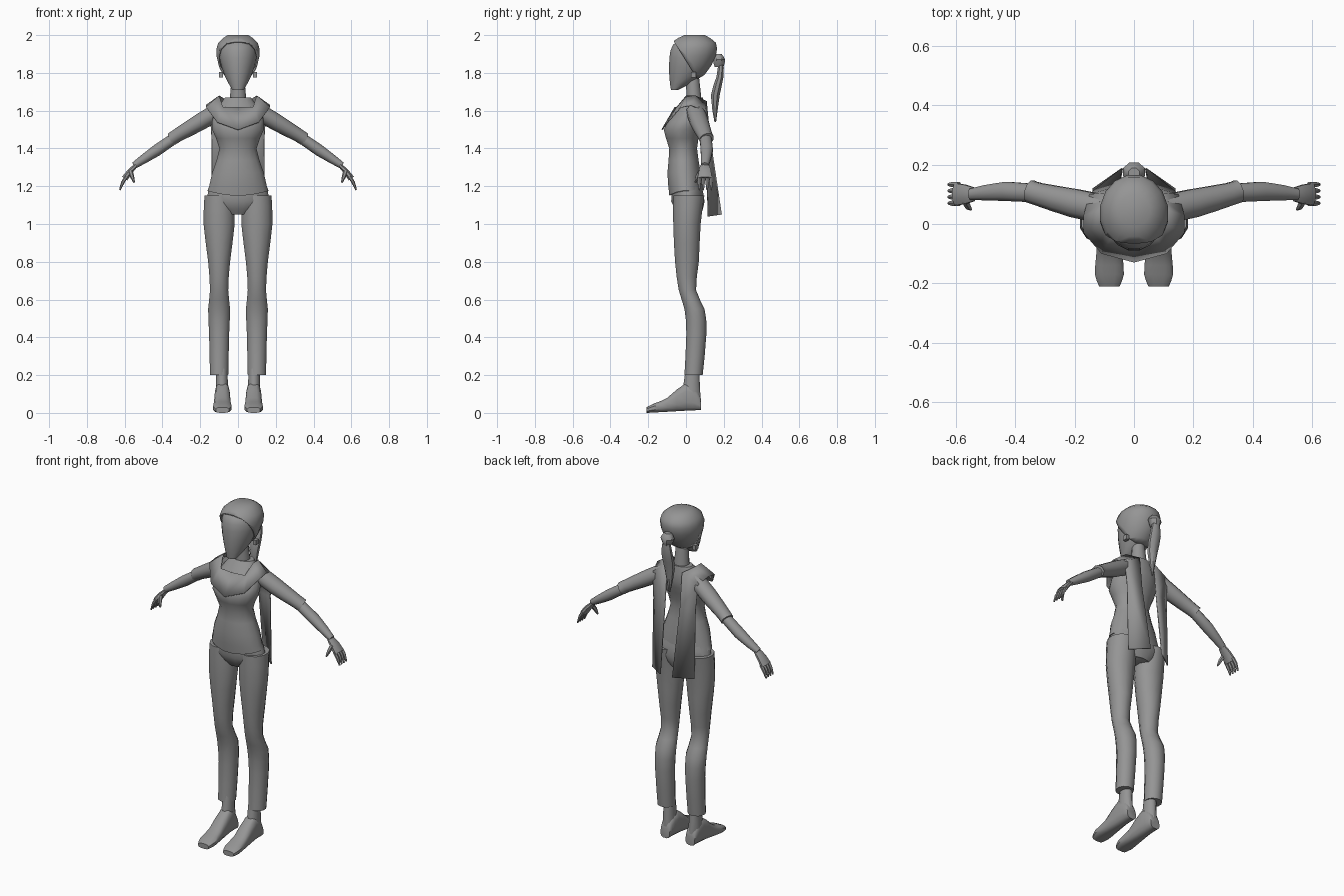
import bpy, bmesh, math
from mathutils import Vector

default_cube = bpy.data.objects.get("Cube")
if default_cube:
    bpy.data.objects.remove(default_cube)

grey = bpy.data.materials.new("plain grey")
grey.use_nodes = True
colour = (0.3, 0.3, 0.3, 1)
grey.diffuse_color = colour
grey.node_tree.nodes["Principled BSDF"].inputs["Base Color"].default_value = colour


def finish(name, bm, mirror=False, thickness=0, angle=40):
    """Turn a bmesh into a shaded object, optionally mirrored or thickened."""
    bmesh.ops.recalc_face_normals(bm, faces=bm.faces)
    mesh = bpy.data.meshes.new(name)
    bm.to_mesh(mesh)
    bm.free()
    mesh.materials.append(grey)
    part = bpy.data.objects.new(name, mesh)
    bpy.context.collection.objects.link(part)
    bpy.ops.object.select_all(action='DESELECT')
    part.select_set(True)
    bpy.context.view_layer.objects.active = part
    bpy.ops.object.shade_smooth_by_angle(angle=math.radians(angle))
    if mirror:
        part.modifiers.new("Mirror", 'MIRROR')
    if thickness:
        part.modifiers.new("Thickness", 'SOLIDIFY').thickness = thickness


def add_midpoints(rings):
    """Insert a ring on the smooth curve between each pair of rings."""
    rings = [[Vector(v) for v in ring] for ring in rings]
    last = len(rings) - 1
    result = []
    for i in range(last):
        before, start = rings[max(i - 1, 0)], rings[i]
        end, after = rings[i + 1], rings[min(i + 2, last)]
        result.append(start)
        result.append([(9 * (q + r) - p - s) / 16
                       for p, q, r, s in zip(before, start, end, after)])
    return result + [rings[last]]


def loft(rings, sides=12, squareness=1):
    """Skin rings given as (centre, half-axis a, half-axis b)."""
    bm = bmesh.new()
    loops = []
    for centre, a, b in add_midpoints(rings):
        loop = []
        for i in range(sides):
            turn = math.tau * (i + 0.5) / sides
            u, v = (math.copysign(abs(w) ** squareness, w)
                    for w in (math.cos(turn), math.sin(turn)))
            loop.append(bm.verts.new(centre + a * u + b * v))
        loops.append(loop)
    for low, high in zip(loops, loops[1:]):
        for i in range(sides):
            j = (i + 1) % sides
            bm.faces.new((low[i], low[j], high[j], high[i]))
    bm.faces.new(loops[0][::-1])
    bm.faces.new(loops[-1])
    return bm


def upright(rows, x=0):
    """Level rings from (height, half width, front, back)."""
    return [((x, (front + back) / 2, z), (width, 0, 0), (0, (back - front) / 2, 0))
            for z, width, front, back in rows]


def limb(rows, flatness=0.9):
    """Rings square to a path of (x, y, z, radius)."""
    points = [Vector(row[:3]) for row in rows]
    rings = []
    for i, row in enumerate(rows):
        along = points[min(i + 1, len(rows) - 1)] - points[max(i - 1, 0)]
        up = along.cross(Vector((0, 1, 0))).normalized()
        side = up.cross(along).normalized()
        rings.append((points[i], side * row[3], up * row[3] * flatness))
    return rings


# Head and neck
head_rows = [(1.71, .03, -.08, -.04), (1.78, .07, -.09, .08), (1.88, .1, -.09, .14),
             (1.95, .09, -.07, .14), (1.99, .04, 0, .08)]
finish("head", loft(upright(head_rows), sides=16))
finish("neck", loft(upright([(1.6, .05, 0, .09), (1.78, .035, 0, .07)])))

# Hair: the head grown a little, with the face cut away along a slanted hairline
hair = loft(upright([(z + .01, width + .016, front - .01, back + .02)
                     for z, width, front, back in head_rows]), sides=16)
bmesh.ops.bisect_plane(hair, geom=hair.verts[:] + hair.edges[:] + hair.faces[:],
                       plane_co=(0, -.06, 1.96), plane_no=(0, .8, .5),
                       clear_inner=True)
finish("hair_cap", hair, thickness=.01)
finish("hair_tie", loft(upright([(1.83, .02, .15, .2), (1.87, .04, .14, .21),
                                 (1.9, .02, .15, .19)]), sides=8))
finish("ponytail", loft(upright([(1.86, .02, .17, .2), (1.78, .035, .16, .2),
                                 (1.68, .03, .13, .18), (1.54, .004, .15, .16)]), sides=8))
finish("earrings", loft([((x, .04, 1.79), (0, .02, 0), (0, 0, .02))
                         for x in (.08, .1)], sides=4), mirror=True)

# Tunic, its hem rising towards the sides
tunic = loft(upright([(1.15, .165, -.09, .09), (1.27, .14, -.1, .08),
                      (1.4, .1, -.09, .06), (1.5, .14, -.12, .08),
                      (1.58, .13, -.07, .1), (1.67, .07, 0, .09)]), sides=16)
for vert in tunic.verts:
    if vert.co.z < 1.16:
        vert.co.z += vert.co.x ** 2
finish("tunic", tunic)

# Hips and trousers
finish("hips", loft(upright([(1.22, .14, -.07, .08), (1.12, .17, -.08, .1),
                             (1.05, .08, -.04, .08)]), sides=16))
finish("trouser_legs", loft(upright([
    (1.15, .08, -.07, .1), (1, .085, -.07, .08), (.8, .06, -.06, .07),
    (.65, .05, -.04, .055), (.55, .06, -.01, .1), (.42, .055, 0, .11),
    (.2, .05, -.01, .09)], x=.1)), mirror=True)

# Feet, with the sole sloping down to the toes
finish("ankles", loft(upright([(.25, .03, 0, .07), (.05, .035, -.03, .08)], x=.085)),
       mirror=True)
foot = []
for y, width, top in ((.08, .03, .07), (.06, .035, .12), (0, .04, .16),
                      (-.1, .045, .08), (-.17, .05, .05), (-.21, .035, .03)):
    sole = .01 + y / 20
    foot.append(((.083, y, (top + sole) / 2), (width, 0, 0), (0, 0, (top - sole) / 2)))
finish("feet", loft(foot, squareness=.7), mirror=True)

# Arms
finish("sleeves", loft(limb([(.1, .05, 1.6, .05), (.2, .07, 1.54, .05),
                             (.32, .1, 1.47, .04), (.35, .11, 1.45, .04)]), sides=10),
       mirror=True)
finish("forearms", loft(limb([(.3, .1, 1.48, .03), (.43, .11, 1.39, .034),
                              (.55, .1, 1.31, .02)]), sides=10), mirror=True)

# Hands
finish("palms", loft(limb([(.54, .1, 1.31, .025), (.57, .1, 1.28, .035),
                           (.6, .1, 1.24, .04)], flatness=.45), sides=8), mirror=True)
for i in range(4):
    y = .07 + .021 * i
    finish("finger", loft(limb([(.59, y, 1.25, .01), (.61, y, 1.22, .01),
                                (.625, y, 1.18, .005)]), sides=6), mirror=True)
finish("thumbs", loft(limb([(.57, .08, 1.28, .014), (.56, .06, 1.25, .012),
                            (.55, .05, 1.22, .005)]), sides=6), mirror=True)

# Shawl: one folded strip over each shoulder, ending in a tail behind
outer_edge = [(0, -.13, 1.5), (.11, -.1, 1.54), (.17, -.03, 1.62), (.17, .03, 1.63),
              (.15, .1, 1.6), (.14, .11, 1.45), (.14, .12, 1.04)]
inner_edge = [(0, -.06, 1.62), (.08, -.05, 1.62), (.1, 0, 1.68), (.1, .05, 1.68),
              (.05, .11, 1.65), (.05, .13, 1.45), (.04, .19, 1.05)]
shawl = bmesh.new()
outer = [shawl.verts.new(point) for point in outer_edge]
inner = [shawl.verts.new(point) for point in inner_edge]
for i in range(len(outer) - 1):
    shawl.faces.new((outer[i], outer[i + 1], inner[i + 1], inner[i]))
finish("shawl", shawl, mirror=True, thickness=.006, angle=25)
